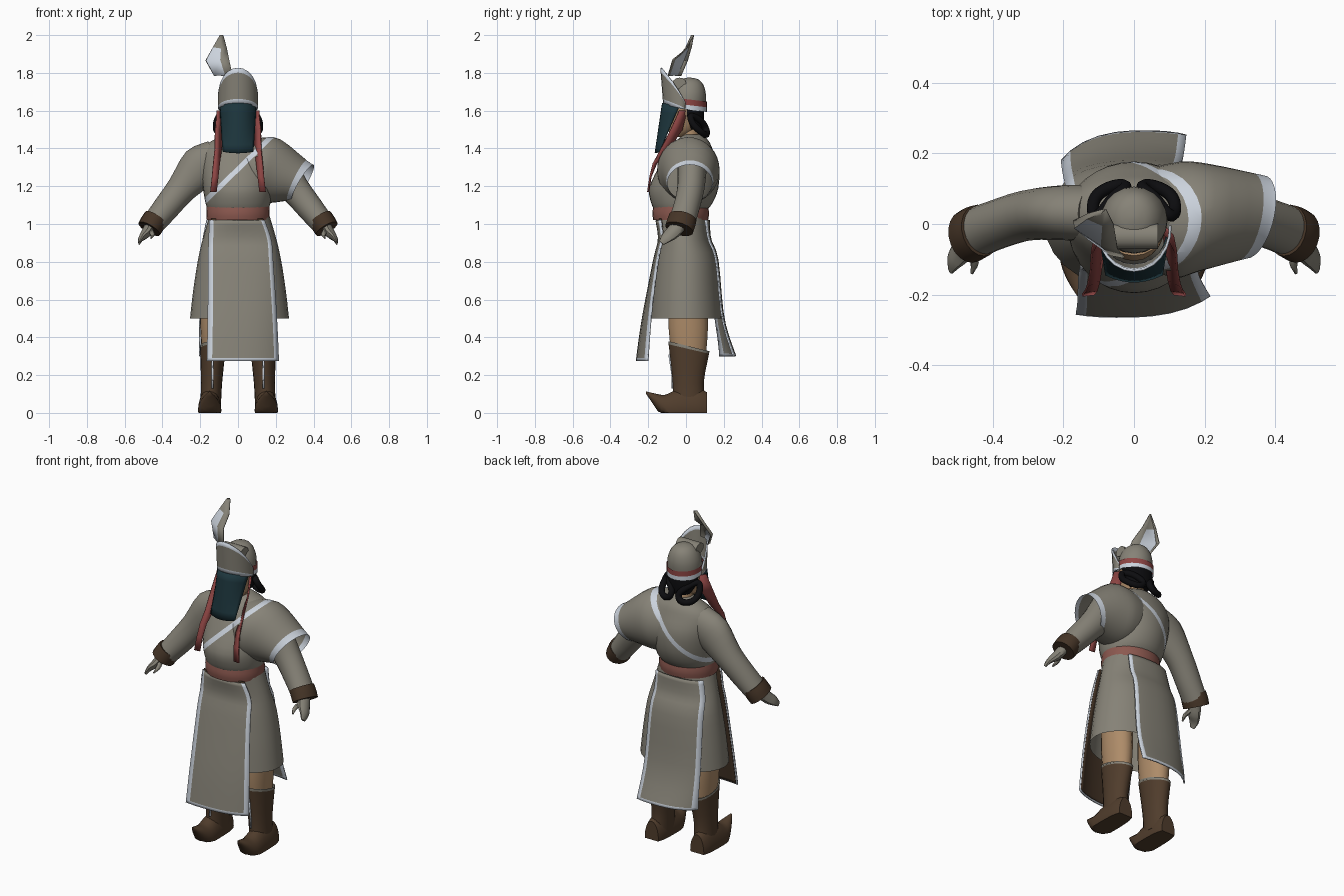
import bpy, bmesh, math
from mathutils import Vector as V

cube = bpy.data.objects.get("Cube")
if cube:
    bpy.data.objects.remove(cube)


def material(name, *rgb):
    m = bpy.data.materials.new(name)
    m.use_nodes = True
    m.diffuse_color = (*rgb, 1)
    bsdf = m.node_tree.nodes["Principled BSDF"]
    bsdf.inputs["Base Color"].default_value = (*rgb, 1)
    bsdf.inputs["Roughness"].default_value = 0.9
    return m


ROBE = material("robe grey", .24, .225, .185)
TRIM = material("trim white", .60, .65, .72)
SASH = material("sash red", .26, .098, .078)
RED = material("ribbon red", .27, .06, .057)
TEAL = material("veil teal", .012, .036, .046)
BROWN = material("boot brown", .08, .046, .025)
DARK = material("cuff dark brown", .06, .035, .02)
SKIN = material("skin tan", .42, .26, .14)
HAIR = material("hair black", .004, .004, .005)


def finish(name, bm, mats, thick=0):
    bmesh.ops.recalc_face_normals(bm, faces=bm.faces)
    me = bpy.data.meshes.new(name)
    bm.to_mesh(me)
    bm.free()
    ob = bpy.data.objects.new(name, me)
    bpy.context.collection.objects.link(ob)
    for m in mats:
        me.materials.append(m)
    if thick:
        mod = ob.modifiers.new("thickness", "SOLIDIFY")
        mod.thickness = thick
        mod.offset = 0
    bpy.ops.object.select_all(action="DESELECT")
    ob.select_set(True)
    bpy.context.view_layer.objects.active = ob
    bpy.ops.object.shade_smooth_by_angle(angle=math.radians(45))


def catmull(p, t):
    """Smooth value at t along a list of vectors."""
    i = min(int(t), len(p) - 2)
    f = t - i
    a, b, c, d = p[max(i - 1, 0)], p[i], p[i + 1], p[min(i + 2, len(p) - 1)]
    return b + ((c - a) + ((a * 2 - b * 5 + c * 4 - d) + (b * 3 - a - c * 3 + d) * f) * f) * f * .5


def grid_faces(bm, rows, rule, closed):
    for i in range(len(rows) - 1):
        n = len(rows[i])
        for j in range(n if closed else n - 1):
            k = (j + 1) % n
            f = bm.faces.new((rows[i][j], rows[i][k], rows[i + 1][k], rows[i + 1][j]))
            f.material_index = rule(i, j)


def loft(name, rings, mats, seg_mats=None, n=20, steps=3, caps=True, sash=False):
    """Skin over rings (centre, half axis a, half axis b), kept above the floor."""
    bm = bmesh.new()
    parts = [[V(r[k]) for r in rings] for k in range(3)]
    rows = []
    for s in range((len(rings) - 1) * steps + 1):
        c, a, b = (catmull(p, s / steps) for p in parts)
        ring = [c + a * math.cos(math.tau * j / n) + b * math.sin(math.tau * j / n) for j in range(n)]
        rows.append([bm.verts.new((p.x, p.y, max(p.z, 0))) for p in ring])
    grid_faces(bm, rows, lambda i, j: seg_mats[i // steps] if seg_mats else 0, True)
    if caps:
        bm.faces.new(rows[0]).material_index = seg_mats[0] if seg_mats else 0
        bm.faces.new(rows[-1]).material_index = seg_mats[-1] if seg_mats else 0
    if sash:  # diagonal border cut in as a band between two planes
        no = V((-.7, 0, .72)).normalized()
        mid = V((.02, 0, 1.31))
        for d in (-.013, .013):
            bmesh.ops.bisect_plane(bm, geom=bm.verts[:] + bm.edges[:] + bm.faces[:],
                                   plane_co=mid + no * d, plane_no=no)
        for f in bm.faces:
            if abs((f.calc_center_median() - mid).dot(no)) < .0129:
                f.material_index = 1
    finish(name, bm, mats)


def upright(name, profile, mats, x=0, **kw):
    """Loft of level ellipses: (z, centre y, radius x, radius y)."""
    loft(name, [((x, cy, z), (rx, 0, 0), (0, ry, 0)) for z, cy, rx, ry in profile], mats, **kw)


def tube(name, path, mats, **kw):
    """Loft along a path: (x, y, z, radius across, radius deep)."""
    rings = []
    for i, p in enumerate(path):
        t = V(path[min(i + 1, len(path) - 1)][:3]) - V(path[max(i - 1, 0)][:3])
        a = t.cross(V((0, 1, 0))).normalized()
        rings.append((V(p[:3]), a * p[3], a.cross(t).normalized() * p[4]))
    loft(name, rings, mats, **kw)


def sheet(name, pts, mats, rule=lambda i, j: 0, thick=.008):
    bm = bmesh.new()
    grid_faces(bm, [[bm.verts.new(p) for p in row] for row in pts], rule, False)
    finish(name, bm, mats, thick)


# Skirt, sash and torso
upright("skirt", [(1.04, -.025, .16, .135), (.92, -.012, .195, .13), (.81, 0, .22, .16),
                  (.65, 0, .245, .178), (.5, 0, .262, .19)], [ROBE], x=.008, n=28, caps=False)
upright("waist_sash", [(1.02, -.028, .165, .145), (1.055, -.028, .168, .15), (1.095, -.028, .165, .145)],
        [SASH], n=28)
upright("torso", [(1.07, -.03, .155, .135), (1.11, -.022, .172, .162), (1.19, -.012, .185, .183),
                  (1.3, .015, .195, .16), (1.39, .025, .19, .118), (1.44, .035, .14, .085),
                  (1.475, .035, .055, .05)], [ROBE, TRIM], n=32, sash=True)

# Wide short sleeve on the left shoulder, open at its end
loft("shoulder_cape", [((.02, .02, 1.29), (0, 0, .15), (0, .13, 0)),
                       ((.12, .012, 1.285), (.01, 0, .172), (.01, .165, 0)),
                       ((.2, .018, 1.28), (.025, 0, .168), (.015, .152, 0)),
                       ((.313, .02, 1.23), (.05, 0, .107), (.022, .125, 0)),
                       ((.343, .02, 1.217), (.055, 0, .097), (.024, .118, 0))],
     [ROBE, TRIM], [0, 0, 0, 1], n=32, caps=False, sash=True)


# Long panels hanging in front and behind: rows of z, radii, x edges and centre
def panel(name, side, rows, mats, inset=0):
    us = [-1, -.85, -.65, -.4, -.13, .13, .4, .65, .87, 1]
    shape = [V(r[:3]) for r in rows]
    edges = [V(r[3:]) for r in rows]
    last = len(rows) - 1
    ts = [last * i / 14 for i in range(14)] + [last - .12, last]
    pts = []
    for t in ts:
        z, rx, ry = catmull(shape, t)
        x0, x1, cx = catmull(edges, t)
        row = []
        for u in us:
            x = (x0 + x1) / 2 + u * ((x1 - x0) / 2 - inset)
            y = (ry - inset) * max(0, 1 - abs((x - cx) / rx) ** 2.5) ** .4
            row.append((x, side * y, z + inset))
        pts.append(row)
    sheet(name, pts, mats, lambda i, j: int(j in (0, len(us) - 2) or i == len(ts) - 2), .008 - inset / 2)


front = [(1.02, .2, .158, -.15, .14, .01), (.92, .27, .145, -.155, .175, .005),
         (.81, .3, .17, -.158, .185, 0), (.5, .32, .23, -.16, .205, -.02),
         (.275, .342, .262, -.165, .215, -.04)]
panel("front_panel", -1, front, [ROBE, TRIM])
panel("front_panel_lining", -1, front, [DARK, DARK], .008)
panel("back_panel", 1, [(1.02, .185, .122, -.165, .125, 0), (.92, .22, .13, -.185, .125, .005),
                        (.81, .25, .168, -.195, .13, .01), (.5, .3, .2, -.203, .14, .02),
                        (.3, .285, .262, -.205, .148, .03)], [ROBE, TRIM])

# Arms, hands, legs and boots
for s, side in ((1, "left"), (-1, "right")):
    tube(side + "_arm", [(s * .11, .03, 1.35, .1, .08), (s * .2, .032, 1.3, .112, .078),
                         (s * .3, .025, 1.185, .08, .072), (s * .385, 0, 1.08, .07, .07),
                         (s * .45, -.025, 1.0, .062, .072)], [ROBE])
    tube(side + "_cuff", [(s * .434, -.018, 1.032, .065, .075), (s * .452, -.026, 1.004, .067, .077),
                          (s * .47, -.036, .974, .065, .077)], [DARK])
    tube(side + "_hand", [(s * .465, -.04, .99, .03, .04), (s * .488, -.075, .95, .026, .038),
                          (s * .512, -.105, .925, .015, .03), (s * .521, -.13, .9, .006, .016)],
         [ROBE], n=10)
    tube(side + "_thumb", [(s * .465, -.07, .965, .015, .018), (s * .452, -.11, .945, .012, .012),
                           (s * .46, -.14, .925, .004, .005)], [ROBE], n=8)
    upright(side + "_leg", [(.62, .01, .075, .1), (.45, .012, .07, .104), (.3, .015, .06, .09)],
            [SKIN], x=s * .13)
    loft(side + "_boot", [((s * .145, .015, .04), (.055, 0, 0), (0, .088, 0)),
                          ((s * .14, .012, .16), (.056, 0, 0), (0, .082, 0)),
                          ((s * .133, .015, .338), (.068, 0, 0), (0, .107, -.025)),
                          ((s * .133, .015, .344), (.069, 0, 0), (0, .108, -.025))],
         [BROWN, ROBE], [0, 0, 1])
    loft(side + "_foot", [((s * .15, y, z), (rx, 0, 0), (0, 0, rz)) for y, z, rx, rz in
                          [(.11, .01, .045, .1), (.06, .01, .058, .12), (-.04, .01, .062, .115),
                           (-.11, .026, .058, .07), (-.165, .068, .036, .035), (-.212, .108, .006, .006)]],
         [BROWN])
    sheet(side + "_boot_seam", [[(s * .135 + w, y, z) for w in (-.004, .004)]
                                for y, z in ((-.09, .31), (-.073, .2), (-.072, .13))], [TRIM])
    # Ribbon falling from the hat band, turning to face forward as it falls
    sheet(side + "_ribbon", [[(s * (x - k * .017), y + k * w, z) for k in (1, -1)] for x, y, z, w in
                             [(.093, -.015, 1.6, .02), (.102, -.05, 1.5, .03), (.106, -.115, 1.39, .02),
                              (.114, -.165, 1.32, .008), (.121, -.188, 1.25, .002),
                              (.13, -.2, 1.17, .002)]], [RED])
    # Looped braid
    cu = bpy.data.curves.new(side + "_braid", "CURVE")
    cu.dimensions = "3D"
    cu.bevel_depth = .018
    cu.bevel_resolution = 2
    cu.resolution_u = 6
    sp = cu.splines.new("NURBS")
    loop = [(.098, .015, 1.585), (.12, .03, 1.53), (.115, .085, 1.48), (.045, .115, 1.465),
            (.01, .105, 1.51), (.06, .08, 1.55)]
    sp.points.add(len(loop) - 1)
    for p, (x, y, z) in zip(sp.points, loop):
        p.co = (s * x, y, z, 1)
    sp.use_cyclic_u = True
    cu.materials.append(HAIR)
    bpy.context.collection.objects.link(bpy.data.objects.new(side + "_braid", cu))

# Neck, head and back hair
upright("neck", [(1.42, .03, .055, .05), (1.5, .015, .048, .048), (1.58, .01, .05, .05)], [SKIN])
upright("head", [(1.46, -.04, .03, .035), (1.5, -.02, .065, .075), (1.58, -.01, .086, .095),
                 (1.64, 0, .09, .09)], [SKIN])
upright("back_hair", [(1.5, .045, .055, .045), (1.55, .035, .086, .06), (1.61, .025, .092, .07)], [HAIR])

# Hat: cap, bands, rolled top and raised front flap
upright("cap", [(1.61, .008, .094, .092), (1.68, .012, .094, .094), (1.735, .015, .075, .078),
                (1.765, .018, .045, .048), (1.775, .018, .008, .008)], [ROBE])
loft("hat_band", [((0, .01, z), (.1, 0, 0), (0, .1, -.012)) for z in (1.605, 1.63, 1.66)],
     [TRIM, RED], [0, 1], n=28, caps=False)
loft("hat_roll", [((x, -.035, 1.745), (0, .036, 0), (0, 0, .03)) for x in (-.068, .068)], [ROBE], n=12)
flap = []
for k in (0, .15, .45, .87, 1):
    row = []
    for j in range(-6, 7):
        c, x = math.cos(math.radians(j * 15.5)), math.sin(math.radians(j * 15.5))
        low = 1.608 + .025 * c
        top = 1.645 + .182 * max(0, c) ** .75
        row.append((.103 * x, -.01 - (.107 + .015 * k) * c, low + k * (top - low)))
    flap.append(row)
sheet("hat_front", flap, [ROBE, TRIM], lambda i, j: int(i in (0, 3)))

# Face veil
veil = []
for k in range(7):
    row = []
    for j in range(-6, 7):
        a, u = math.radians(j * 13), j / 6
        top = V((.096 * math.sin(a), -.015 - .108 * math.cos(a), 1.64 - .02 * u * u))
        row.append(top.lerp(V((.08 * u, -.162 + .02 * u * u, 1.375 + .008 * u * u)), k / 6))
    veil.append(row)
sheet("veil", veil, [TEAL])

# Plume: folded blade with a pale centre
sheet("plume", [[V(a).lerp(V(b), f) + V((-.012, -.012, 0)) * (f in (.12, .72)) for f in (0, .12, .72, 1)]
                for a, b in [((-.125, -.025, 1.785), (-.028, -.095, 1.785)),
                             ((-.17, .01, 1.865), (-.047, -.07, 1.87)),
                             ((-.128, .03, 1.935), (-.058, 0, 1.925)),
                             ((-.082, .042, 2.0), (-.078, .04, 1.998))]],
      [ROBE, TRIM], lambda i, j: int(j == 1 and i < 2), thick=.005)
